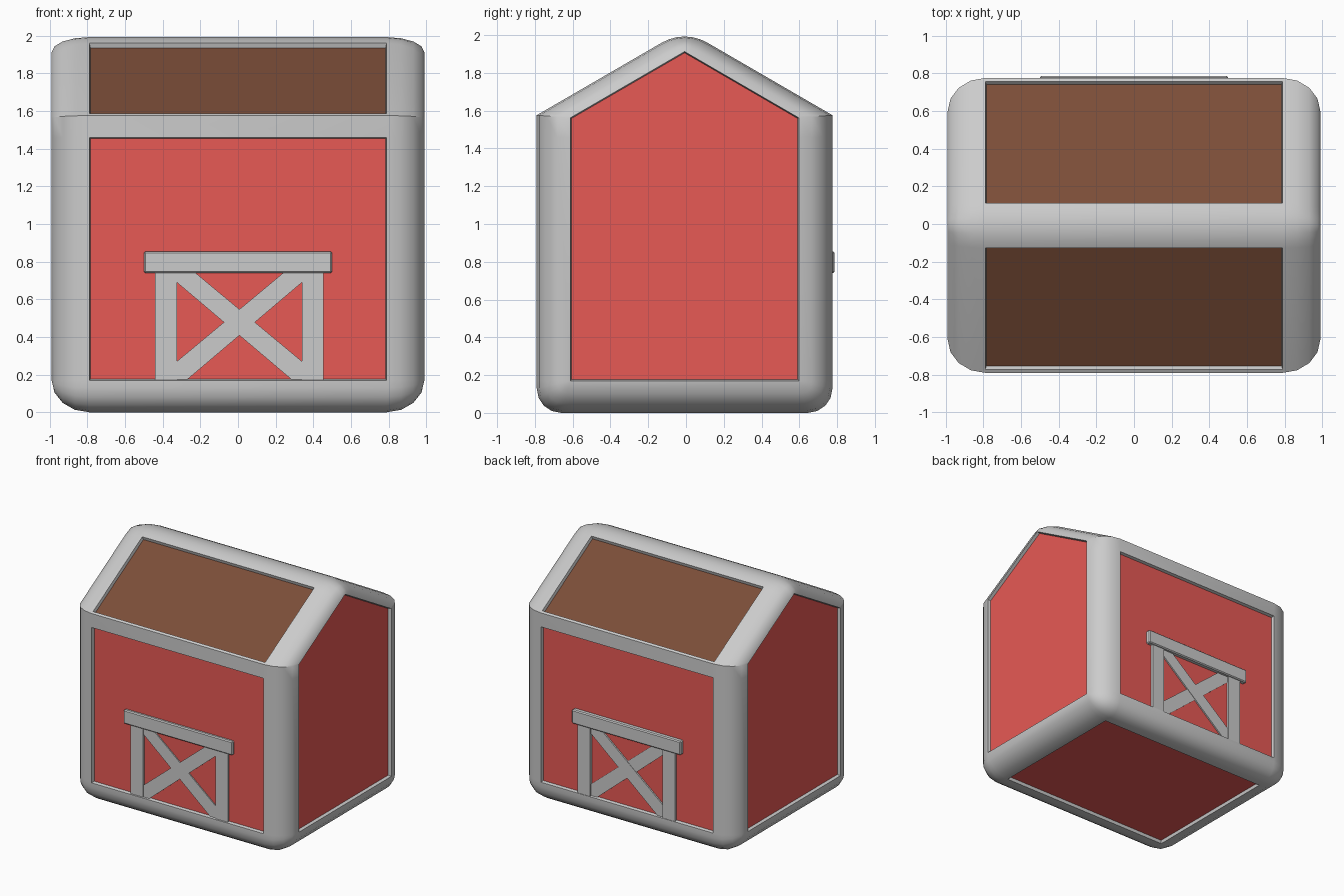
import bpy, bmesh, math

if "Cube" in bpy.data.objects:
    bpy.data.objects.remove(bpy.data.objects["Cube"])

CY = -0.0075                        # body centre in y
HW, IW, SL = 0.783, 0.605, 0.58     # outer / gable panel half width, roof slope


def material(name, rgb):
    m = bpy.data.materials.new(name)
    m.diffuse_color = (*rgb, 1)
    m.use_nodes = True
    m.node_tree.nodes["Principled BSDF"].inputs["Base Color"].default_value = m.diffuse_color
    return m


grey = material("grey_trim", (0.8, 0.8, 0.8))
red = material("red_wall", (0.8, 0.1, 0.09))
brown = material("brown_roof", (0.2, 0.075, 0.04))


def finish(name, bm, mats=()):
    bmesh.ops.recalc_face_normals(bm, faces=bm.faces)
    me = bpy.data.meshes.new(name)
    bm.to_mesh(me)
    bm.free()
    ob = bpy.data.objects.new(name, me)
    bpy.context.collection.objects.link(ob)
    for m in mats:
        me.materials.append(m)
    return ob


# Half profile (y >= 0): pairs of outer point and matching gable panel point
half = [((0.6, 0), (IW, 0.17))]
for i in range(5):
    a = math.radians(90 * i / 4)
    half.append(((HW - 0.13 + 0.13 * math.sin(a), 0.13 - 0.13 * math.cos(a)), (IW, 0.17)))
half += [((HW, 0.17), (IW, 0.17)), ((HW, 1.46), (IW, 1.46))]
wall_i = 6                          # segment starting here is the wall panel
roof_i = 9                          # segment starting here is the roof panel


def roof_point(y, z):
    yi = y * IW / HW
    return ((y, z), (yi, 1.913 - SL * yi))


for y in (HW, 0.765, 0.12):
    half.append(roof_point(y, 2.03 - SL * y))
slope = math.atan(SL)
radius = 0.12 / math.sin(slope)
top = 2.03 - SL * 0.12 - radius * math.cos(slope)
for k in (0.67, 0.33, 0):
    half.append(roof_point(radius * math.sin(slope * k), top + radius * math.cos(slope * k)))
n = len(half)
loop = half + [((-o[0], o[1]), (-i[0], i[1])) for o, i in reversed(half[:-1])]
N = len(loop)

# Barn body: rounded frame lofted along x, with recessed panels
bm = bmesh.new()
angles = [math.radians(90 * i / 4) for i in range(5)]
stations = [(-1, a) for a in reversed(angles)] + [(1, a) for a in angles]
rings = []
for s, a in stations:
    t = 1 - math.cos(a)
    x = s * (0.79 + 0.2 * math.sin(a))
    rings.append([bm.verts.new((x, CY + o[0] + (i[0] - o[0]) * t, o[1] + (i[1] - o[1]) * t))
                  for o, i in loop])
panels = {}
for r in range(len(rings) - 1):
    for j in range(N):
        k = (j + 1) % N
        f = bm.faces.new((rings[r][j], rings[r][k], rings[r + 1][k], rings[r + 1][j]))
        if r == 4:
            if j in (wall_i, N - 2 - wall_i, N - 1):
                panels[f] = 1
            elif j in (roof_i, N - 2 - roof_i):
                panels[f] = 2
for ring in (rings[0], rings[-1]):
    panels[bm.faces.new(ring)] = 1
for f, m in panels.items():
    f.material_index = m
bmesh.ops.remove_doubles(bm, verts=bm.verts, dist=0.0005)
bmesh.ops.recalc_face_normals(bm, faces=bm.faces)
flat = [f for f in bm.faces if f.material_index > 0]
lips = bmesh.ops.inset_individual(bm, faces=flat, thickness=0.006, depth=-0.025,
                                  use_even_offset=True)
for f in lips["faces"]:
    if f not in flat:
        f.material_index = 0
body = finish("barn_body", bm, (grey, red, brown))
bpy.context.view_layer.objects.active = body
body.select_set(True)
bpy.ops.object.shade_smooth_by_angle(angle=math.radians(32))


# Door parts: flat outlines in x-z pushed out of the wall
def plate(name, pts, side, out, bevel=0.0):
    bm = bmesh.new()
    f = bm.faces.new([bm.verts.new((x, CY + side * 0.74, z)) for x, z in pts])
    ext = bmesh.ops.extrude_face_region(bm, geom=[f])
    for v in ext["geom"]:
        if isinstance(v, bmesh.types.BMVert):
            v.co.y = CY + side * out
    ob = finish(name, bm)
    if bevel:
        b = ob.modifiers.new("Bevel", "BEVEL")
        b.width, b.segments = bevel, 1


def rect(x0, x1, z0, z1):
    return [(x0, z0), (x1, z0), (x1, z1), (x0, z1)]


L, R, B, T = -0.325, 0.34, 0.165, 0.74
brace = [(L, B), (L + 0.045, B), (R, 0.69), (R, T), (0.24, T), (L, 0.27)]
for word, side, d in (("front", -1, 0), ("back", 1, 0.012)):
    plate(word + "_door_lintel", rect(-0.5, 0.5, T, 0.855), side, 0.782 + d, 0.008)
    plate(word + "_door_post_left", rect(-0.44, L, B, T), side, 0.774 + d / 2)
    plate(word + "_door_post_right", rect(R, 0.455, B, T), side, 0.774 + d / 2)
    plate(word + "_door_brace_upper", brace, side, 0.770)
    plate(word + "_door_brace_lower", [(L + R - x, z) for x, z in brace], side, 0.767)
